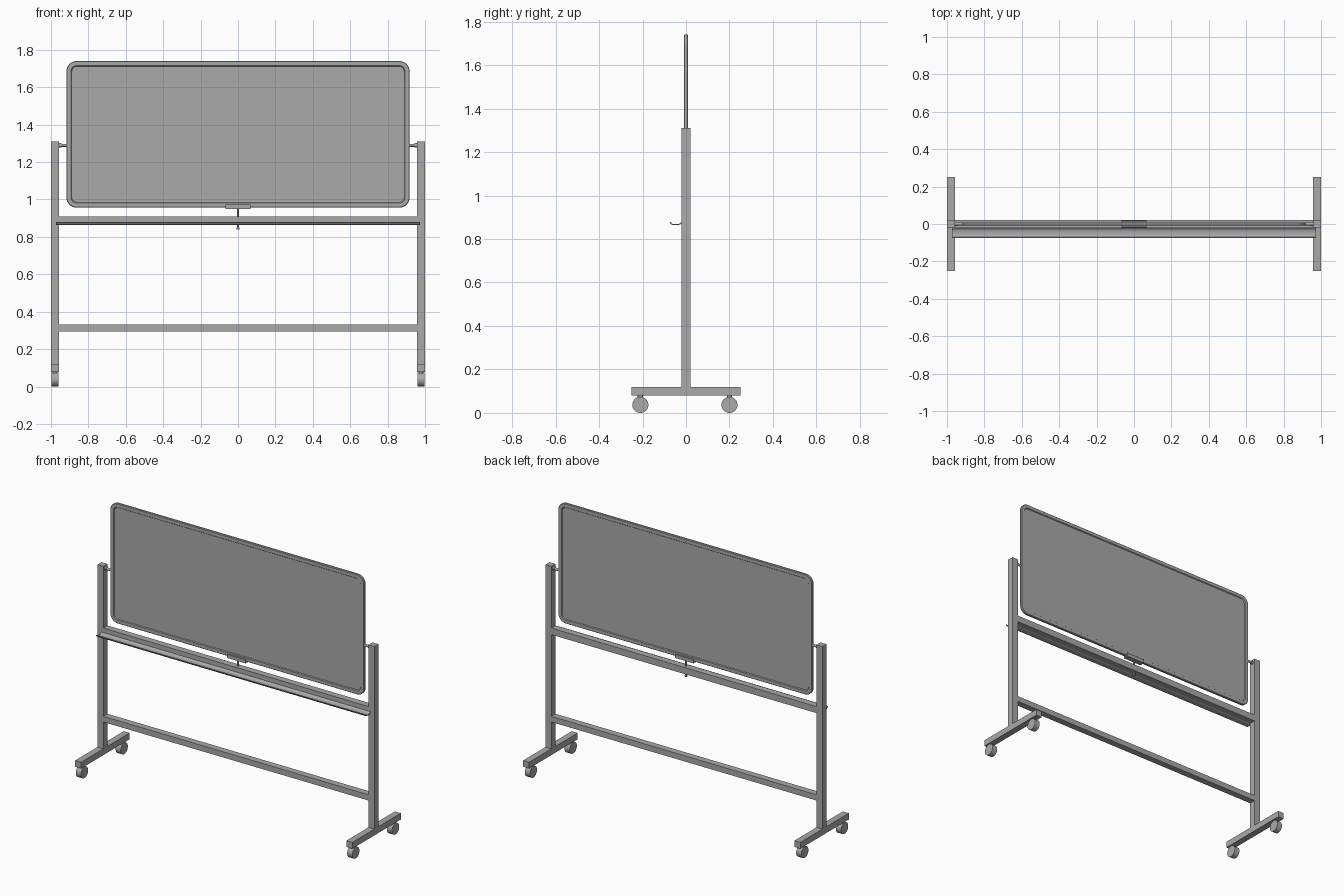
import bpy, bmesh, math
from mathutils import Vector

if "Cube" in bpy.data.objects:
    bpy.data.objects.remove(bpy.data.objects["Cube"])

grey = bpy.data.materials.new("plain grey")
grey.diffuse_color = (0.4, 0.4, 0.4, 1)
grey.use_nodes = True
grey.node_tree.nodes["Principled BSDF"].inputs["Base Color"].default_value = grey.diffuse_color


def finish(name, bm, smooth=False):
    bmesh.ops.recalc_face_normals(bm, faces=bm.faces)
    me = bpy.data.meshes.new(name)
    bm.to_mesh(me)
    bm.free()
    me.materials.append(grey)
    ob = bpy.data.objects.new(name, me)
    bpy.context.collection.objects.link(ob)
    if smooth:
        bpy.ops.object.select_all(action='DESELECT')
        ob.select_set(True)
        bpy.context.view_layer.objects.active = ob
        bpy.ops.object.shade_smooth_by_angle(angle=math.radians(35))
    return ob


def box(name, x, y, z):
    """Box from (min, max) ranges."""
    bm = bmesh.new()
    bmesh.ops.create_cube(bm, size=1)
    for v in bm.verts:
        v.co = Vector([(a + b) / 2 + c * (b - a) for (a, b), c in zip((x, y, z), v.co)])
    return finish(name, bm)


def rod(name, p, q, r, sides=24):
    """Cylinder between two points."""
    p, q = Vector(p), Vector(q)
    d = q - p
    bm = bmesh.new()
    bmesh.ops.create_cone(bm, cap_ends=True, segments=sides, radius1=r, radius2=r, depth=d.length)
    bm.transform(d.to_track_quat('Z', 'Y').to_matrix().to_4x4())
    bmesh.ops.translate(bm, vec=(p + q) / 2, verts=bm.verts)
    return finish(name, bm, True)


def rounded_loop(w, h, r, n=8):
    """Rounded rectangle outline of half width w and half height h."""
    pts = []
    for i, (sx, sz) in enumerate(((1, 1), (-1, 1), (-1, -1), (1, -1))):
        for k in range(n + 1):
            a = math.pi / 2 * (i + k / n)
            pts.append((sx * (w - r) + r * math.cos(a), sz * (h - r) + r * math.sin(a)))
    return pts


# Double-sided board: raised rounded rim around recessed writing panels
W, H, CZ = 0.917, 0.3915, 1.3485
bm = bmesh.new()
rings = []
for inset, rad, y in ((0.028, 0.028, -0.004), (0.024, 0.03, -0.009), (0.003, 0.05, -0.009), (0, 0.053, -0.006),
                      (0, 0.053, 0.006), (0.003, 0.05, 0.009), (0.024, 0.03, 0.009), (0.028, 0.028, 0.004)):
    rings.append([bm.verts.new((x, y, CZ + z)) for x, z in rounded_loop(W - inset, H - inset, rad)])
for a, b in zip(rings, rings[1:]):
    for i in range(len(a)):
        j = (i + 1) % len(a)
        bm.faces.new((a[i], a[j], b[j], b[i]))
bm.faces.new(rings[0])
bm.faces.new(rings[-1])
finish("board", bm, True)

# Side stands: foot, post, pivot and casters
for s, side in ((-1, "left"), (1, "right")):
    xr = tuple(sorted((s * 0.957, s * 1.0)))
    box(side + "_post", xr, (-0.0215, 0.0215), (0.12, 1.31))
    box(side + "_foot", xr, (-0.25, 0.25), (0.079, 0.12))
    rod(side + "_pivot", (s * 0.91, 0, 1.29), (s * 0.96, 0, 1.29), 0.008)
    rod(side + "_pivot_collar", (s * 0.945, 0, 1.29), (s * 0.958, 0, 1.29), 0.011)
    for y, end in ((-0.21, "front"), (0.2, "back")):
        tag = f"{side}_{end}_"
        rod(tag + "wheel", (s * 0.961, y, 0.037), (s * 0.998, y, 0.037), 0.037, 32)
        rod(tag + "caster_stem", (s * 0.9785, y, 0.06), (s * 0.9785, y, 0.085), 0.012)

# Cross beams
box("upper_beam", (-0.958, 0.958), (-0.0215, 0.0215), (0.865, 0.908))
box("lower_beam", (-0.958, 0.958), (-0.0215, 0.0215), (0.295, 0.332))

# Pen tray: thin bent sheet with upturned front lip
path = [(-0.0215, 0.872), (-0.028, 0.866), (-0.036, 0.864), (-0.058, 0.864), (-0.067, 0.866),
        (-0.073, 0.871), (-0.076, 0.878)]
profile = path + [(-0.070, 0.879), (-0.068, 0.875), (-0.064, 0.871), (-0.058, 0.869),
                  (-0.036, 0.869), (-0.029, 0.872), (-0.0215, 0.878)]
bm = bmesh.new()
f = bm.faces.new([bm.verts.new((-0.972, y, z)) for y, z in profile])
ext = bmesh.ops.extrude_face_region(bm, geom=[f])
bmesh.ops.translate(bm, vec=(1.944, 0, 0), verts=[v for v in ext["geom"] if isinstance(v, bmesh.types.BMVert)])
finish("pen_tray", bm, True)

# Board stop: channel clip hugging the lower rim, on a screw through the beam
box("clip_base", (-0.067, 0.067), (-0.018, 0.018), (0.950, 0.957))
for s, side in ((-1, "front"), (1, "back")):
    box("clip_" + side + "_lip", (-0.067, 0.067), tuple(sorted((s * 0.011, s * 0.018))), (0.950, 0.973))
rod("clip_screw", (0, 0, 0.845), (0, 0, 0.952), 0.005, 16)
rod("clip_screw_knob", (0, 0, 0.84), (0, 0, 0.849), 0.008, 16)
